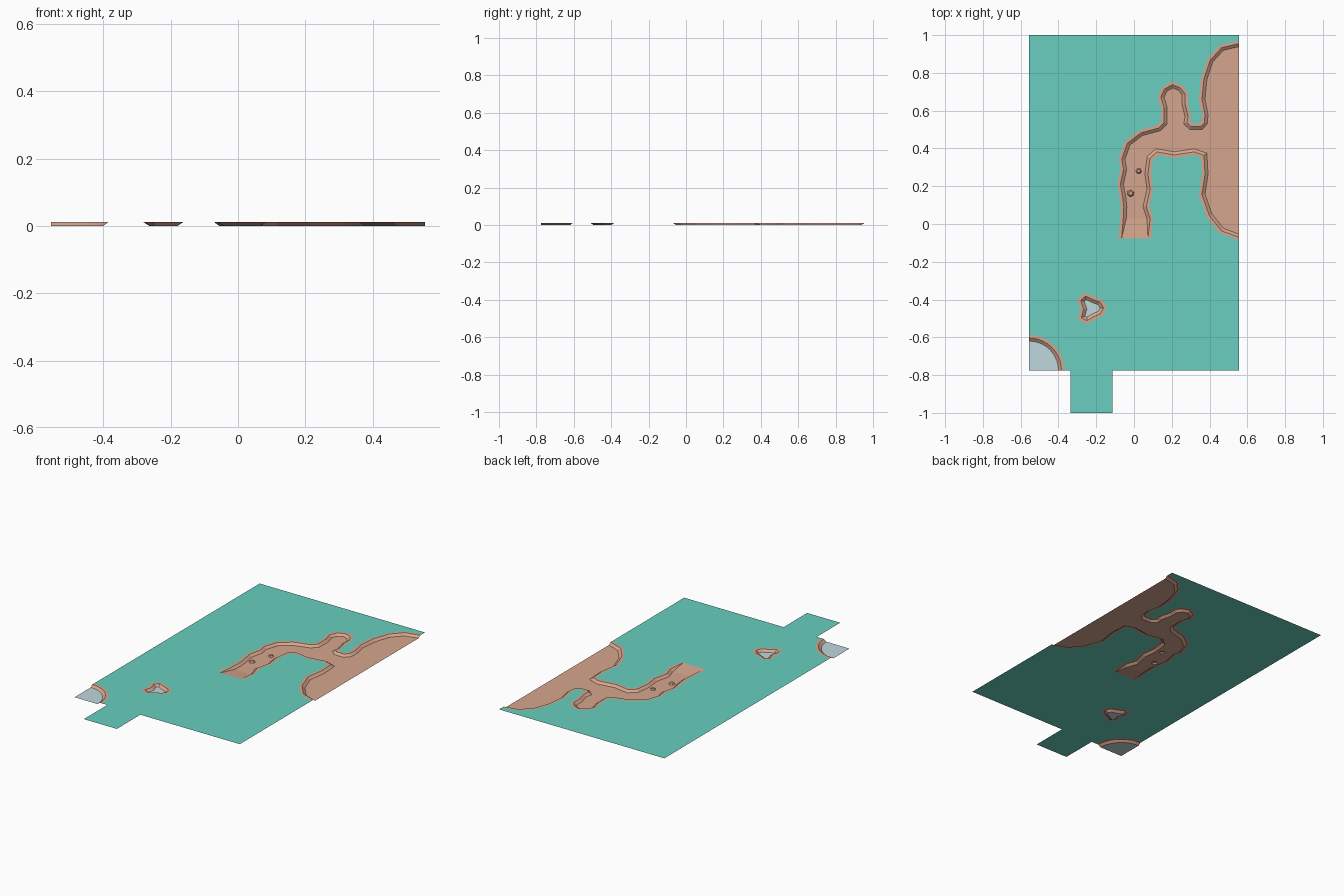
import bpy, math
from mathutils import Vector
from mathutils.geometry import tessellate_polygon

if "Cube" in bpy.data.objects:
    bpy.data.objects.remove(bpy.data.objects["Cube"])

H = 0.012          # depth of channel and ponds
RIM, TOP, LOW = 0.024, 0.008, -0.008   # offsets from the bank line


def mat(name, col):
    m = bpy.data.materials.new(name)
    m.diffuse_color = (*col, 1)
    m.use_nodes = True
    m.node_tree.nodes["Principled BSDF"].inputs["Base Color"].default_value = m.diffuse_color
    return m


GRASS = mat("turquoise", (0.14, 0.62, 0.52))
SAND = mat("sand", (0.66, 0.38, 0.27))
WATER = mat("pale_water", (0.52, 0.69, 0.73))


def add(name, verts, faces, m):
    me = bpy.data.meshes.new(name)
    me.from_pydata([tuple(v) for v in verts], [], faces)
    me.update()
    # all surfaces face upward
    for p in me.polygons:
        if p.normal.z < 0:
            p.flip()
    me.update()
    me.materials.append(m)
    ob = bpy.data.objects.new(name, me)
    bpy.context.collection.objects.link(ob)
    return ob


def sheet(name, loops, m, z):
    loops = [[Vector((p[0], p[1], z)) for p in lp] for lp in loops]
    add(name, [v for lp in loops for v in lp], tessellate_polygon(loops), m)


def offset(pts, d, ends=None):
    """Shift a line to its right by d; ends gives slide directions, None = closed."""
    P = [Vector(p) for p in pts]
    n = len(P)
    ds = d if isinstance(d, list) else [d] * n
    out = []
    for i, p in enumerate(P):
        if ends and i in (0, n - 1):
            out.append(p + Vector(ends[0 if i == 0 else 1]) * ds[i])
            continue
        a = (p - P[i - 1]).normalized()
        b = (P[(i + 1) % n] - p).normalized()
        s = a + b
        nrm = Vector((s.y, -s.x)).normalized()
        out.append(p + nrm * ds[i] / max(0.5, nrm.dot(Vector((a.y, -a.x)))))
    return out


def strip(name, A, B, za, zb, m, closed=False):
    n = len(A)
    zb = zb if isinstance(zb, list) else [zb] * n
    verts = [(p.x, p.y, za) for p in A] + [(p.x, p.y, z) for p, z in zip(B, zb)]
    faces = [(i, (i + 1) % n, n + (i + 1) % n, n + i) for i in range(n if closed else n - 1)]
    add(name, verts, faces, m)


# Bank lines, hollow always on the left
outer = [(.555, .947), (.468, .926), (.41, .862), (.378, .767), (.368, .66), (.384, .58),
         (.38, .533), (.357, .507), (.299, .507), (.272, .533), (.278, .57), (.262, .634),
         (.262, .687), (.241, .714), (.204, .729), (.167, .708), (.151, .671), (.167, .618),
         (.167, .533), (.135, .501), (.04, .475), (-.029, .422), (-.056, .342), (-.047, .289),
         (-.064, .21), (-.052, .146), (-.046, .09), (-.049, .028), (-.058, -.078)]
inner = [(.066, -.078), (.077, .028), (.056, .093), (.077, .183), (.066, .263), (.077, .353),
         (.119, .39), (.214, .374), (.32, .39), (.378, .369), (.384, .263), (.368, .157),
         (.405, .05), (.468, -.029), (.555, -.062)]
pond = [(-.255, -.391), (-.273, -.407), (-.258, -.45), (-.269, -.492), (-.25, -.503),
        (-.218, -.484), (-.184, -.469), (-.17, -.445), (-.184, -.421), (-.212, -.411)]
corner = [(-.555 + .163 * math.cos(t), -.775 + .163 * math.sin(t))
          for t in (math.pi / 2 * i / 10 for i in range(11))]


def bank(name, pts, ends=None, mouth=None):
    """Rim at ground level plus sloping wall; mouth = vertex where the wall fades out."""
    low, zs = [LOW] * len(pts), [0.0] * len(pts)
    if mouth is not None:
        low[mouth], zs[mouth] = TOP, H
    r, t, b = offset(pts, RIM, ends), offset(pts, TOP, ends), offset(pts, low, ends)
    strip(name + "_rim", r, t, H, H, SAND, ends is None)
    strip(name + "_wall", t, b, H, zs, SAND, ends is None)
    return r, b


o_rim, o_low = bank("channel_outer", outer, ((0, 1), (-1, 0)), -1)
i_rim, i_low = bank("channel_inner", inner, ((1, 0), (0, -1)), 0)
p_rim, p_low = bank("small_pond", pond)
c_rim, c_low = bank("corner_pond", corner, ((1, 0), (0, 1)))

# Ground sheet with cut-outs
ground = ([(-.555, 1), (.555, 1)] + o_rim + i_rim +
          [(.555, -.775), (-.113, -.775), (-.113, -1), (-.335, -1), (-.335, -.775)] + c_rim)
sheet("ground", [ground, p_rim], GRASS, H)

# Hollow stones on the channel floor
holes = []
for k, (x, y, r) in enumerate([(.025, .28, .016), (-.018, .162, .019)]):
    ring = [Vector((x + r * math.cos(a), y + r * math.sin(a)))
            for a in (math.tau * i / 6 + k * .4 for i in range(6))]
    cap = [Vector((x, y)).lerp(p, .55) for p in ring]
    strip(f"stone_{k}_side", cap, ring, .009, 0, SAND, True)
    sheet(f"stone_{k}_top", [cap], SAND, .009)
    holes.append(ring)

# Floors, with a ramp rising to the channel mouth
sheet("channel_floor", [o_low[:-1] + i_low[1:]] + holes, SAND, 0)
add("channel_ramp", [(*o_low[-2], 0), (*o_low[-1], H), (*i_low[0], H), (*i_low[1], 0)],
    [(0, 1, 2, 3)], SAND)
sheet("small_pond_water", [p_low], WATER, 0)
sheet("corner_pond_water", [c_low + [(-.555, -.775)]], WATER, 0)
